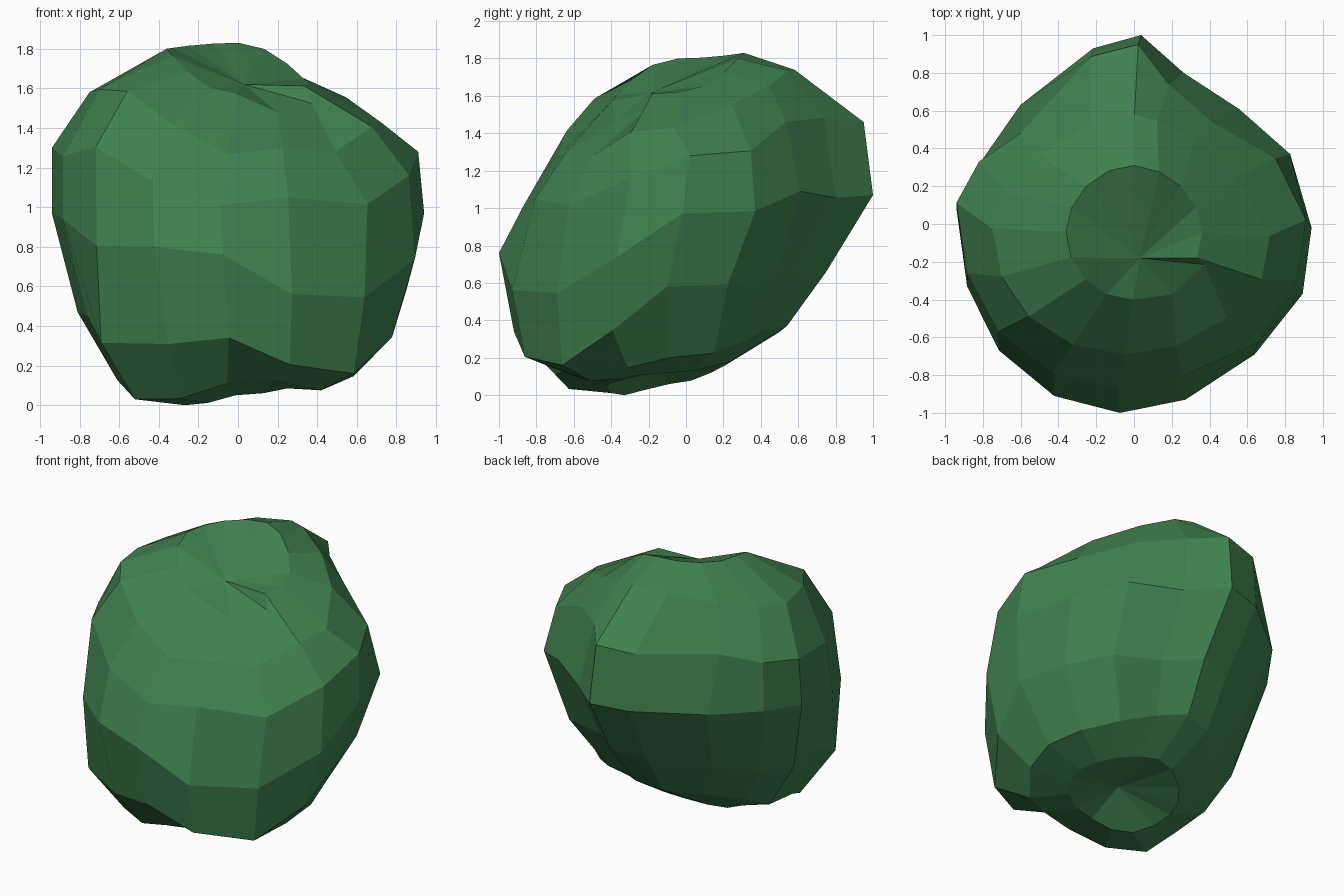
import bpy, bmesh, math

SIDES = 16
green = bpy.data.materials.new("leaf green")
green.diffuse_color = (0.05, 0.22, 0.078, 1)

# Outline seen from above, scaled to a unit circle, counter-clockwise from the right
OUTLINE = [(1, -.02), (.88, .37), (.59, .61), (.28, .80), (.04, 1), (-.23, .93), (-.64, .63), (-.87, .32),
           (-1, .08), (-.94, -.33), (-.76, -.67), (-.45, -.91), (-.08, -1), (.29, -.93), (.68, -.69), (.95, -.37)]

# Tilted rings, top to bottom: x left, x right, y front, y back, z left, right, front, back, outline weight
RINGS = [
    (-.36, .36, -.40, .31, 1.80, 1.62, 1.57, 1.83, .15),
    (-.75, .72, -.69, .58, 1.58, 1.43, 1.27, 1.74, .6),
    (-.94, .91, -.87, .95, 1.30, 1.28, 1.01, 1.46, 1),
    (-.94, .94, -1.0, 1.0, 0.97, 0.97, 0.76, 1.07, 1),
    (-.81, .85, -.92, .75, 0.47, 0.58, 0.34, 0.66, 1),
    (-.65, .62, -.70, .54, 0.13, 0.20, 0.11, 0.37, .8),
    (-.37, .36, -.43, .24, 0.06, 0.12, 0.05, 0.18, .3),
]

# Dents and bulges in height: (ring, column) -> change in z
BUMPS = {
    (0, 13): -.10, (0, 14): -.07,
    (1, 1): .08, (1, 2): .07, (1, 3): .04, (1, 9): .06, (1, 10): .16, (1, 11): .10, (1, 14): -.07,
    (2, 10): .15, (2, 11): .08, (2, 14): -.13, (2, 15): -.08, (2, 2): .09, (2, 3): .05,
    (3, 13): -.23, (3, 14): -.32, (3, 15): -.20, (3, 2): .07, (3, 11): .01, (3, 10): -.06,
    (4, 10): -.09, (4, 11): -.05, (4, 13): -.17, (4, 14): -.30, (4, 15): -.20,
    (5, 6): .02, (5, 7): .04, (5, 8): .02, (5, 10): -.09, (5, 11): -.08, (5, 14): -.08, (5, 15): -.04,
    (6, 9): -.03, (6, 10): -.055, (6, 11): -.04,
}

# Dents and bulges sideways: (ring, column) -> change in x, y
SHIFTS = {
    (0, 13): (.07, 0), (0, 14): (.12, .08),                    # notch in the top rim
    (1, 1): (-.10, .06), (1, 2): (-.13, .09), (1, 3): (-.10, .06),  # flat upper back right
    (2, 1): (-.05, -.03), (2, 2): (-.11, -.06), (2, 3): (-.06, -.03),
    (2, 6): (.01, -.13), (2, 14): (.04, -.04),                 # upper back left, upper front right
    (4, 2): (.05, .05), (4, 10): (-.08, 0), (4, 15): (-.03, 0),
    (5, 6): (.05, -.05), (5, 7): (.07, -.03), (5, 8): (.04, 0),
    (5, 10): (-.03, 0), (5, 11): (0, .02),
}


def ring_point(i, k):
    xl, xr, yf, yb, zl, zr, zf, zb, w = RINGS[i]
    a = 2 * math.pi * k / SIDES
    c, s = math.cos(a), math.sin(a)
    ox, oy = OUTLINE[k]
    dx, dy = SHIFTS.get((i, k), (0, 0))
    x = (xl + xr) / 2 + (xr - xl) / 2 * (c + (ox - c) * w) + dx
    y = (yf + yb) / 2 + (yb - yf) / 2 * (s + (oy - s) * w) + dy
    z = c * c * (zr if c > 0 else zl) + s * s * (zb if s > 0 else zf)
    return x, y, z + BUMPS.get((i, k), 0)


# Lumpy body with a dimple in the top and one underneath
bm = bmesh.new()
rings = [[bm.verts.new(ring_point(i, k)) for k in range(SIDES)] for i in range(len(RINGS))]
top = bm.verts.new((0.03, -0.18, 1.62))
bottom = bm.verts.new((-0.02, -0.18, 0.17))
for k in range(SIDES):
    n = (k + 1) % SIDES
    bm.faces.new((top, rings[0][k], rings[0][n]))
    bm.faces.new((bottom, rings[-1][n], rings[-1][k]))
    for a, b in zip(rings, rings[1:]):
        bm.faces.new((a[k], b[k], b[n], a[n]))
bmesh.ops.recalc_face_normals(bm, faces=bm.faces)
mesh = bpy.data.meshes.new("lumpy_body")
bm.to_mesh(mesh)
bm.free()
mesh.materials.append(green)
bpy.context.collection.objects.link(bpy.data.objects.new("lumpy_body", mesh))
